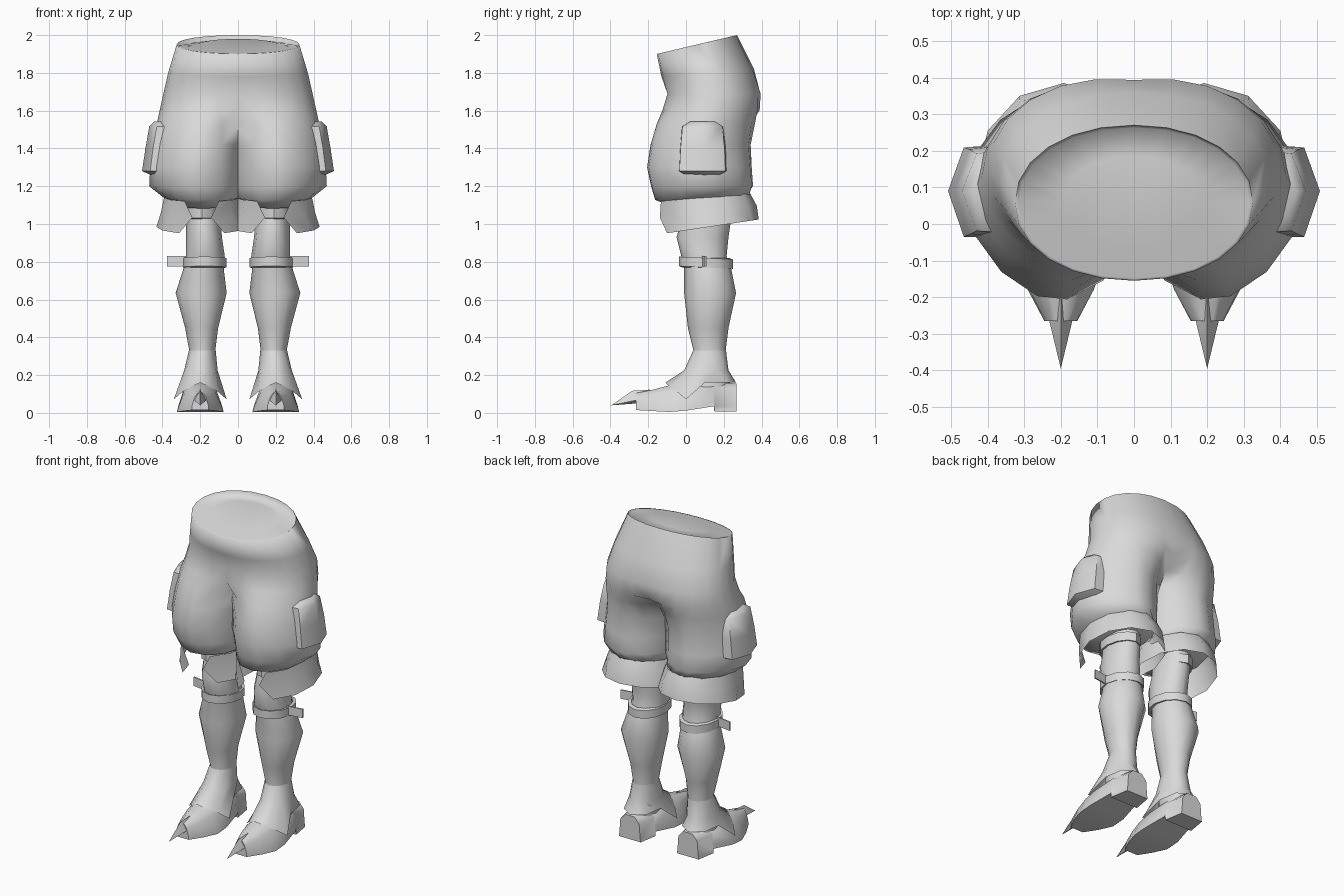
import bpy, bmesh, math
from math import sin, cos, pi, radians
from mathutils import Vector

if "Cube" in bpy.data.objects:
    bpy.data.objects.remove(bpy.data.objects["Cube"])

cloth = bpy.data.materials.new("plain_grey")
cloth.diffuse_color = (0.7, 0.7, 0.7, 1)
cloth.use_nodes = True
cloth.node_tree.nodes["Principled BSDF"].inputs["Base Color"].default_value = cloth.diffuse_color


def finish(name, bm, angle=45, weld=False):
    """Clean the mesh, shade it, and mirror it to the other leg."""
    bmesh.ops.remove_doubles(bm, verts=bm.verts, dist=0.0003)
    bmesh.ops.recalc_face_normals(bm, faces=bm.faces)
    me = bpy.data.meshes.new(name)
    bm.to_mesh(me)
    bm.free()
    me.materials.append(cloth)
    me.shade_smooth()
    me.set_sharp_from_angle(angle=radians(angle))
    ob = bpy.data.objects.new(name, me)
    bpy.context.collection.objects.link(ob)
    mir = ob.modifiers.new("mirror", 'MIRROR')
    mir.use_mirror_merge = weld
    mir.merge_threshold = 0.0003
    return ob


def skin(bm, rows, closed=True, caps=(False, False)):
    """Join rows of points with quads."""
    vs = [[bm.verts.new(p) for p in r] for r in rows]
    n = len(rows[0])
    for a, b in zip(vs, vs[1:]):
        for i in range(n if closed else n - 1):
            j = (i + 1) % n
            bm.faces.new((a[i], a[j], b[j], b[i]))
    for flag, r in zip(caps, (vs[0], vs[-1])):
        if flag:
            bm.faces.new(r)
    return vs


def ring(z, x0, x1, y0, y1, n=12, slope=0.0):
    """Oval ring starting at the front, between the given limits."""
    cx, cy, rx, ry = (x0 + x1) / 2, (y0 + y1) / 2, (x1 - x0) / 2, (y1 - y0) / 2
    pts = []
    for i in range(n):
        t = 2 * pi * i / n
        y = cy - ry * cos(t)
        pts.append((cx + rx * sin(t), y, z + slope * (y - cy)))
    return pts


def power(v, e):
    return math.copysign(abs(v) ** e, v)


# Breeches: each row is z, centre x, radius x, front y, back y, tilt, roundness
BREECHES = [
    (1.950, 0.00, 0.325, -0.155, 0.270, 0.235, 0.95),
    (1.800, 0.00, 0.370, -0.130, 0.360, 0.080, 0.95),
    (1.690, 0.06, 0.335, -0.100, 0.397, 0.0, 0.95),
    (1.600, 0.10, 0.315, -0.125, 0.390, 0.0, 1.0),
    (1.530, 0.18, 0.250, -0.155, 0.365, 0.0, 1.1),
    (1.420, 0.20, 0.250, -0.190, 0.345, 0.0, 1.2),
    (1.300, 0.21, 0.255, -0.210, 0.352, 0.0, 1.2),
    (1.200, 0.215, 0.255, -0.190, 0.360, 0.0, 1.2),
    (1.140, 0.195, 0.200, -0.165, 0.335, 0.05, 1.0),
    (1.090, 0.185, 0.110, -0.050, 0.240, 0.05, 1.0),
]
CROTCH, ARC = 4, 13
bm = bmesh.new()
rows = []
for k, (z, cx, rx, yf, yb, tilt, e) in enumerate(BREECHES):
    t0 = -math.asin(min(1, (cx / rx) ** (1 / e)))
    cy, ry = (yf + yb) / 2, (yb - yf) / 2
    gap = 0.0008 if k > CROTCH else 0.0
    pts = []
    for i in range(ARC):
        t = t0 + (pi - 2 * t0) * i / (ARC - 1)
        x = cx + rx * power(sin(t), e)
        y = cy - ry * power(cos(t), e)
        if i in (0, ARC - 1) and k <= CROTCH:
            x = 0
        pts.append(Vector((max(x, gap), y, z + tilt * (y - cy))))
    if k >= CROTCH:  # inner side of the thigh
        for f in (0.25, 0.5, 0.75):
            pts.append(pts[ARC - 1].lerp(pts[0], f))
    rows.append(pts)
# Waist cap, sunk a little along the back edge
lid = []
for s, drop in ((0.6, 0.0), (0.97, 0.03)):
    lid.append([Vector((p.x * s, 0.057 + (p.y - 0.057) * s,
                        1.95 + 0.235 * (p.y - 0.057) * s - drop * max(0, p.y) / 0.27))
                for p in rows[0]])
top = skin(bm, lid + rows[:CROTCH] + [rows[CROTCH][:ARC]], closed=False)
skin(bm, rows[CROTCH:], caps=(False, True))
bm.faces.new(top[0])
finish("breeches", bm, 100, weld=True)

# Cuff: flared band, split at the front; z, slope, radius x, mid y, radius y, start angle
bm = bmesh.new()
rows = []
for z, slope, rx, cy, ry, start in [(1.14, 0.085, 0.20, 0.09, 0.25, 27),
                                    (1.065, 0.12, 0.22, 0.115, 0.26, 13),
                                    (0.985, 0.15, 0.24, 0.125, 0.26, 30)]:
    r = []
    for i in range(11):
        t = radians(start + (360 - 2 * start) * i / 10)
        y = cy - ry * cos(t)
        r.append((0.192 + rx * sin(t), y, z + slope * (y - cy)))
    rows.append(r)
skin(bm, rows, closed=False)
finish("cuff", bm, 40)

# Side pouch: rows of z, inner x, outer x, ridge x, front y, back y
bm = bmesh.new()
rows = []
for z, xi, xm, xo, yf, yb in [(1.250, 0.375, 0.42, 0.44, 0.01, 0.17),
                              (1.280, 0.365, 0.465, 0.508, -0.038, 0.217),
                              (1.400, 0.375, 0.45, 0.490, -0.032, 0.212),
                              (1.515, 0.38, 0.43, 0.470, -0.022, 0.200),
                              (1.542, 0.39, 0.42, 0.445, 0.02, 0.16)]:
    rows.append([(xi, yf, z), (xm, yf + 0.003, z), (xo, 0.09, z),
                 (xm, yb - 0.008, z), (xi, yb, z)])
skin(bm, rows, caps=(True, True))
finish("pouch", bm, 50)

# Lower leg
bm = bmesh.new()
skin(bm, [ring(*r) for r in [
    (1.13, 0.10, 0.275, -0.02, 0.24), (1.00, 0.09, 0.275, -0.03, 0.235),
    (0.93, 0.085, 0.275, -0.05, 0.225), (0.83, 0.07, 0.275, -0.025, 0.215),
    (0.76, 0.075, 0.290, -0.01, 0.24), (0.635, 0.06, 0.330, -0.01, 0.265),
    (0.45, 0.105, 0.280, 0.01, 0.225), (0.33, 0.12, 0.258, 0.04, 0.210),
    (0.22, 0.12, 0.27, 0.02, 0.22), (0.12, 0.12, 0.28, 0.0, 0.24)]],
    caps=(True, True))
finish("lower_leg", bm, 60)

# Leg bands
for name, z0, z1, lim in [("knee_band", 1.025, 1.08, (0.098, 0.285, -0.04, 0.25)),
                          ("calf_band", 0.77, 0.82, (0.062, 0.292, -0.038, 0.248))]:
    bm = bmesh.new()
    x0, x1, y0, y1 = lim
    inner = (x0 + 0.02, x1 - 0.02, y0 + 0.02, y1 - 0.02)
    skin(bm, [ring(z0, *inner), ring(z0, *lim, slope=-0.05),
              ring(z1, *lim, slope=-0.05), ring(z1, *inner)])
    finish(name, bm, 40)

# Loose strap end standing out from the calf band
bm = bmesh.new()
skin(bm, [[(x, y, 0.775), (x, y, 0.83), (x, y + 0.008, 0.83), (x, y + 0.008, 0.775)]
          for x, y in ((0.275, 0.085), (0.375, 0.1))], caps=(True, True))
finish("strap_end", bm, 30)

# Ankle flare with a pointed hem on each side
half = [(0, -0.11, 0.16), (0.055, -0.08, 0.135), (0.095, -0.045, 0.11),
        (0.14, 0.0, 0.072), (0.095, 0.10, 0.16), (0.075, 0.22, 0.16), (0, 0.265, 0.16)]
hem = [(0.2 + x, y, z) for x, y, z in half]
hem += [(0.2 - x, y, z) for x, y, z in half[5:0:-1]]
bm = bmesh.new()
skin(bm, [ring(0.33, 0.118, 0.260, 0.038, 0.212),
          ring(0.225, 0.108, 0.285, -0.01, 0.225), hem])
finish("ankle_flare", bm, 60)

# Shoe: rows of y, sole half width, top half width, sole z, top z
bm = bmesh.new()
rows = []
for y, hb, ht, z0, z1 in [(-0.265, 0.045, 0.030, 0.015, 0.105), (-0.18, 0.09, 0.060, 0.010, 0.122),
                          (-0.09, 0.122, 0.080, 0.005, 0.145), (0.00, 0.122, 0.085, 0.012, 0.16),
                          (0.148, 0.095, 0.085, 0.035, 0.165), (0.150, 0.095, 0.085, 0.008, 0.165),
                          (0.268, 0.075, 0.065, 0.008, 0.155)]:
    side = [(hb, z0), (hb * 0.95, z0 + 0.025), (ht, z0 + (z1 - z0) * 0.75), (ht * 0.5, z1)]
    rows.append([(0.2 + x, y, z) for x, z in side] + [(0.2 - x, y, z) for x, z in side[::-1]])
skin(bm, rows, caps=(True, True))
finish("shoe", bm, 50)

# Toe spike
bm = bmesh.new()
base = [(0.165, -0.25, 0.07), (0.2, -0.285, 0.117), (0.235, -0.25, 0.07), (0.2, -0.265, 0.05)]
back = [(0.165, -0.19, 0.06), (0.2, -0.19, 0.123), (0.235, -0.19, 0.06), (0.2, -0.19, 0.04)]
vs = skin(bm, [back, base], caps=(True, False))
tip = bm.verts.new((0.2, -0.395, 0.04))
for i in range(4):
    bm.faces.new((vs[1][i], vs[1][(i + 1) % 4], tip))
finish("toe_spike", bm, 50)
